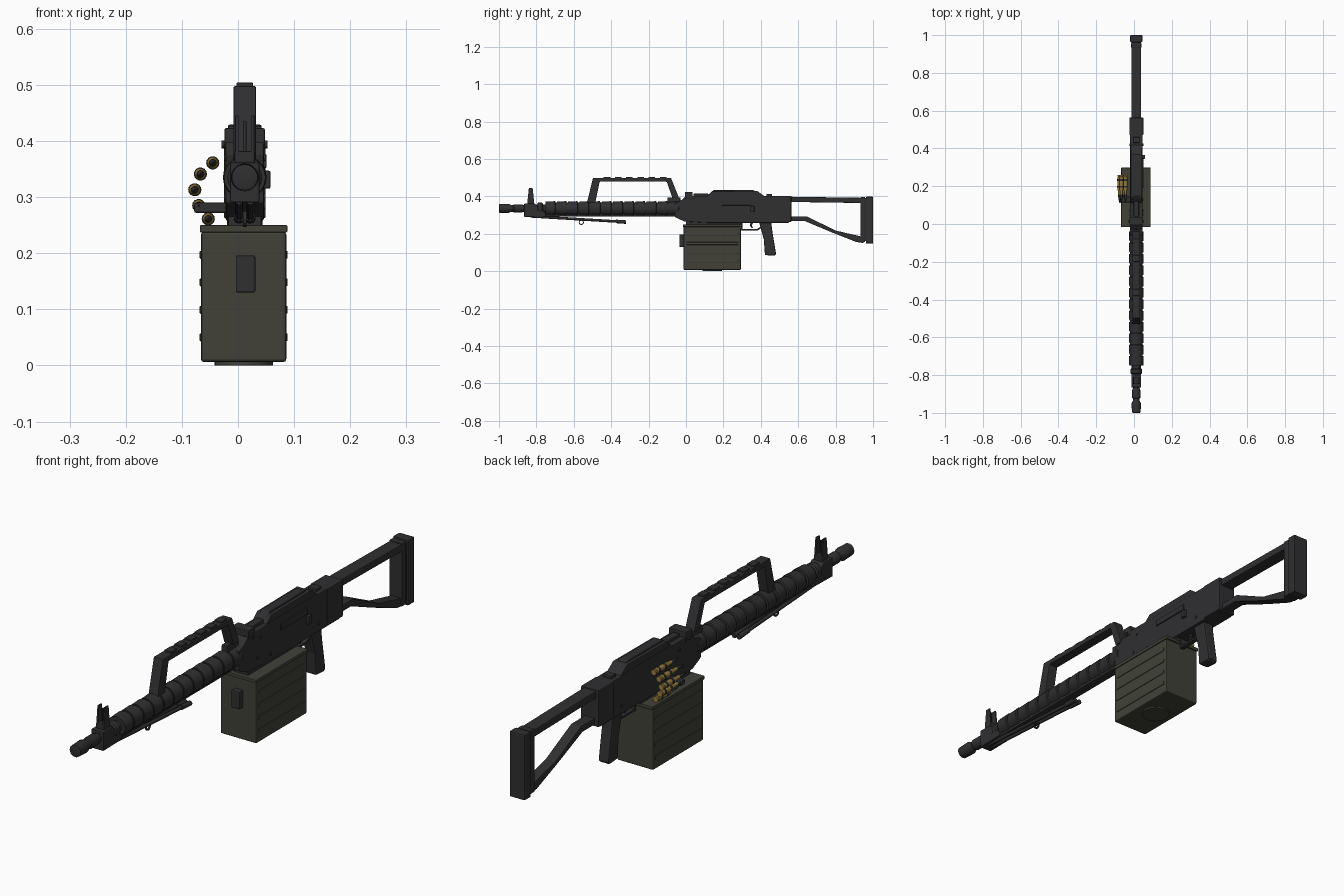
import bpy, bmesh, math
from mathutils import Vector, Matrix

CX = 0.012      # centre line of the gun
AXIS = 0.335    # height of the barrel axis


def material(name, rgb):
    m = bpy.data.materials.new(name)
    m.diffuse_color = (*rgb, 1)
    return m


GUN = material("charcoal metal", (0.029, 0.029, 0.031))
OLIVE = material("olive drab", (0.052, 0.053, 0.040))
BRASS = material("brass", (0.32, 0.21, 0.05))


def finish(name, bm, mat, bevel=0.0, smooth=False):
    bmesh.ops.recalc_face_normals(bm, faces=bm.faces)
    me = bpy.data.meshes.new(name)
    bm.to_mesh(me)
    bm.free()
    ob = bpy.data.objects.new(name, me)
    bpy.context.collection.objects.link(ob)
    me.materials.append(mat)
    if bevel:
        b = ob.modifiers.new("bevel", 'BEVEL')
        b.width, b.segments, b.limit_method = bevel, 2, 'ANGLE'
    if smooth:
        bpy.context.view_layer.objects.active = ob
        ob.select_set(True)
        bpy.ops.object.shade_smooth_by_angle(angle=math.radians(35))
        ob.select_set(False)
    return ob


def box(name, x, y, z, mat=GUN, bevel=0.003):
    """Box from (min, max) pairs."""
    bm = bmesh.new()
    bmesh.ops.create_cube(bm, size=1)
    for v in bm.verts:
        v.co = [(a + b) / 2 + c * (b - a) for c, (a, b) in zip(v.co, (x, y, z))]
    return finish(name, bm, mat, bevel)


def side_profile(name, pts, half, mat=GUN, bevel=0.003, cx=CX):
    """Extrude a (y, z) outline across x."""
    bm = bmesh.new()
    f = bm.faces.new([bm.verts.new((cx - half, y, z)) for y, z in pts])
    ext = bmesh.ops.extrude_face_region(bm, geom=[f])
    vs = [g for g in ext["geom"] if isinstance(g, bmesh.types.BMVert)]
    bmesh.ops.translate(bm, verts=vs, vec=(2 * half, 0, 0))
    return finish(name, bm, mat, bevel)


def lathe(name, pts, x=CX, z=AXIS, mat=GUN, n=20):
    """Revolve (y, radius) points about a lengthwise axis, capped at both ends."""
    bm = bmesh.new()
    rings = [[bm.verts.new((x + r * math.cos(2 * math.pi * i / n), y,
                            z + r * math.sin(2 * math.pi * i / n))) for i in range(n)]
             for y, r in pts]
    for a, b in zip(rings, rings[1:]):
        for i in range(n):
            bm.faces.new((a[i], a[(i + 1) % n], b[(i + 1) % n], b[i]))
    bm.faces.new(rings[0])
    bm.faces.new(rings[-1])
    return finish(name, bm, mat, smooth=True)


def rod(name, a, b, r, mat=GUN, n=12):
    a, b = Vector(a), Vector(b)
    bm = bmesh.new()
    rot = (b - a).to_track_quat('Z', 'Y').to_matrix().to_4x4()
    bmesh.ops.create_cone(bm, cap_ends=True, segments=n, radius1=r, radius2=r,
                          depth=(b - a).length,
                          matrix=Matrix.Translation((a + b) / 2) @ rot)
    return finish(name, bm, mat, smooth=True)


# Barrel, flash hider and ribbed shroud
lathe("flash_hider", [(-1.0, 0.016), (-0.998, 0.023), (-0.95, 0.025), (-0.935, 0.018),
                      (-0.925, 0.018), (-0.92, 0.022), (-0.88, 0.022), (-0.87, 0.018), (-0.85, 0.018)])
lathe("barrel", [(-0.86, 0.022), (0.0, 0.022)])
shroud = [(-0.75, 0.030)]
for i in range(12):
    y = -0.75 + i * 0.06
    shroud += [(y, 0.037), (y + 0.05, 0.039), (y + 0.052, 0.033), (y + 0.06, 0.033)]
lathe("barrel_shroud", shroud)
lathe("shroud_front_ring", [(-0.795, 0.026), (-0.79, 0.031), (-0.77, 0.031), (-0.765, 0.026)])
box("shroud_underside", (CX - 0.018, CX + 0.018), (-0.75, 0.0), (0.293, 0.32))

# Front sight block with post and two ears
side_profile("front_sight_block", [(-0.865, 0.29), (-0.75, 0.292), (-0.75, 0.31),
                                   (-0.81, 0.362), (-0.865, 0.362)], 0.026)
box("front_sight_base", (CX - 0.018, CX + 0.018), (-0.848, -0.812), (0.36, 0.382))
for s in (-1, 1):
    c = CX + s * 0.014
    side_profile("front_sight_ear", [(-0.848, 0.37), (-0.812, 0.37), (-0.82, 0.445),
                                     (-0.84, 0.445)], 0.003, bevel=0.001, cx=c)
rod("front_sight_post", (CX, -0.83, 0.37), (CX, -0.83, 0.435), 0.003)

# Folded bipod
for s in (-1, 1):
    x = CX + s * 0.010
    rod("bipod_leg", (x, -0.83, 0.293), (x, -0.33, 0.263), 0.007)
    rod("bipod_foot", (x, -0.375, 0.266), (x, -0.32, 0.262), 0.0095)
bm = bmesh.new()
for i in range(12):      # small hanging hook ring
    a0, a1 = (2 * math.pi * k / 12 for k in (i, i + 1))
    q = [(x, -0.56 + r * math.cos(a), 0.261 + r * math.sin(a))
         for x, r, a in ((CX - .003, .009, a0), (CX - .003, .014, a0), (CX + .003, .014, a0), (CX + .003, .009, a0),
                         (CX - .003, .009, a1), (CX - .003, .014, a1), (CX + .003, .014, a1), (CX + .003, .009, a1))]
    v = [bm.verts.new(p) for p in q]
    for k in range(4):
        bm.faces.new((v[k], v[(k + 1) % 4], v[4 + (k + 1) % 4], v[4 + k]))
bmesh.ops.remove_doubles(bm, verts=bm.verts, dist=0.0005)
finish("bipod_hook", bm, GUN)

# Carrying handle
side_profile("carry_handle", [(-0.53, 0.365), (-0.497, 0.498), (-0.08, 0.498), (-0.037, 0.39),
                              (-0.072, 0.39), (-0.103, 0.478), (-0.462, 0.478), (-0.485, 0.365)], 0.020)
for i in range(6):
    y = -0.44 + i * 0.06
    box("handle_ridge", (CX - 0.015, CX + 0.015), (y, y + 0.035), (0.49, 0.504), bevel=0.002)
box("handle_mount", (CX - 0.012, CX + 0.012), (-0.10, -0.03), (0.365, 0.395))

# Receiver with front trunnion and rear collar
side_profile("receiver", [(-0.06, 0.29), (-0.01, 0.266), (0.12, 0.258), (0.55, 0.258), (0.55, 0.402),
                          (0.0, 0.402), (-0.03, 0.375), (-0.06, 0.365)], 0.034)
box("receiver_collar", (CX - 0.037, CX + 0.037), (0.47, 0.563), (0.262, 0.402))
box("magazine_rail", (CX - 0.030, CX + 0.030), (0.0, 0.30), (0.245, 0.27))
side_profile("top_cover", [(0.11, 0.40), (0.14, 0.427), (0.38, 0.429), (0.42, 0.40)], 0.030)
side_profile("cover_rib", [(0.13, 0.42), (0.15, 0.434), (0.36, 0.434), (0.38, 0.42)], 0.018)
box("rear_sight_base", (CX - 0.036, CX + 0.036), (-0.005, 0.035), (0.385, 0.423))
rod("cover_hinge_pin", (CX - 0.041, 0.015, 0.394), (CX + 0.041, 0.015, 0.394), 0.007)
box("rear_sight_leaf", (CX - 0.014, CX + 0.014), (0.04, 0.12), (0.40, 0.414))
box("cover_latch", (CX - 0.018, CX + 0.018), (0.43, 0.46), (0.40, 0.412))
# Right side plate, bolt handle and rivets
box("ejection_plate", (CX + 0.032, CX + 0.039), (0.19, 0.35), (0.352, 0.376), bevel=0.002)
box("bolt_handle", (CX + 0.032, CX + 0.046), (0.345, 0.365), (0.315, 0.347))
for s in (-1, 1):
    for y, z in ((0.05, 0.30), (0.13, 0.285), (0.42, 0.29), (0.07, 0.37)):
        rod("receiver_rivet", (CX + s * 0.030, y, z), (CX + s * 0.037, y, z), 0.006)

# Skeleton stock
side_profile("stock_upper_bar", [(0.55, 0.398), (0.95, 0.392), (0.95, 0.364), (0.55, 0.370)], 0.026)
side_profile("stock_lower_strut", [(0.55, 0.293), (0.645, 0.293), (0.80, 0.217), (0.95, 0.182), (0.95, 0.150),
                                   (0.91, 0.156), (0.78, 0.207), (0.635, 0.268), (0.55, 0.268)], 0.021)
box("stock_end_frame", (CX - 0.027, CX + 0.027), (0.932, 0.958), (0.155, 0.396))
box("butt_plate", (CX - 0.032, CX + 0.032), (0.962, 1.0), (0.148, 0.398), bevel=0.004)
box("butt_core", (CX - 0.024, CX + 0.024), (0.95, 0.97), (0.16, 0.39))

# Pistol grip, trigger and guard
side_profile("pistol_grip", [(0.39, 0.265), (0.455, 0.265), (0.462, 0.21), (0.482, 0.088), (0.47, 0.082),
                             (0.422, 0.086), (0.416, 0.17)], 0.022, bevel=0.006)
side_profile("trigger_guard", [(0.295, 0.262), (0.295, 0.218), (0.385, 0.218), (0.408, 0.235), (0.408, 0.242),
                               (0.38, 0.226), (0.303, 0.226), (0.303, 0.262)], 0.009, bevel=0.001)
side_profile("trigger", [(0.345, 0.262), (0.36, 0.262), (0.352, 0.245), (0.358, 0.23),
                         (0.35, 0.23), (0.342, 0.245)], 0.004, bevel=0.001)

# Ammunition box with lid, side ribs, front latch and round base
box("ammo_box", (-0.066, 0.086), (-0.013, 0.293), (0.006, 0.238), OLIVE, 0.005)
box("ammo_box_lid", (-0.068, 0.088), (-0.016, 0.298), (0.237, 0.25), OLIVE, 0.002)
for x in (-0.066, 0.086):
    for i in range(4):
        z = 0.05 + i * 0.049
        box("box_side_rib", (x - 0.0025, x + 0.0025), (0.0, 0.28), (z - 0.007, z + 0.007), OLIVE, 0.002)
box("box_latch", (-0.004, 0.031), (-0.036, -0.01), (0.13, 0.196), GUN)
bm = bmesh.new()
bmesh.ops.create_cone(bm, cap_ends=True, segments=32, radius1=0.052, radius2=0.052, depth=0.008,
                      matrix=Matrix.Translation((0.010, 0.14, 0.004)))
finish("box_base_disc", bm, OLIVE, smooth=True)

# Feed arm and cartridge belt curving into the receiver
box("feed_arm", (-0.078, -0.015), (0.115, 0.145), (0.272, 0.290))
for x, z in ((-0.045, 0.361), (-0.067, 0.341), (-0.077, 0.313), (-0.070, 0.285), (-0.053, 0.261)):
    lathe("cartridge_case", [(0.155, 0.007), (0.172, 0.007), (0.182, 0.0105), (0.249, 0.011),
                             (0.251, 0.009), (0.254, 0.009), (0.255, 0.011), (0.26, 0.011)], x, z, BRASS, 14)
    lathe("bullet_tip", [(0.112, 0.001), (0.125, 0.004), (0.142, 0.0065), (0.158, 0.0068)], x, z, GUN, 14)
    for y in (0.192, 0.228):
        lathe("belt_link", [(y, 0.0118), (y + 0.010, 0.0118)], x, z, GUN, 14)
